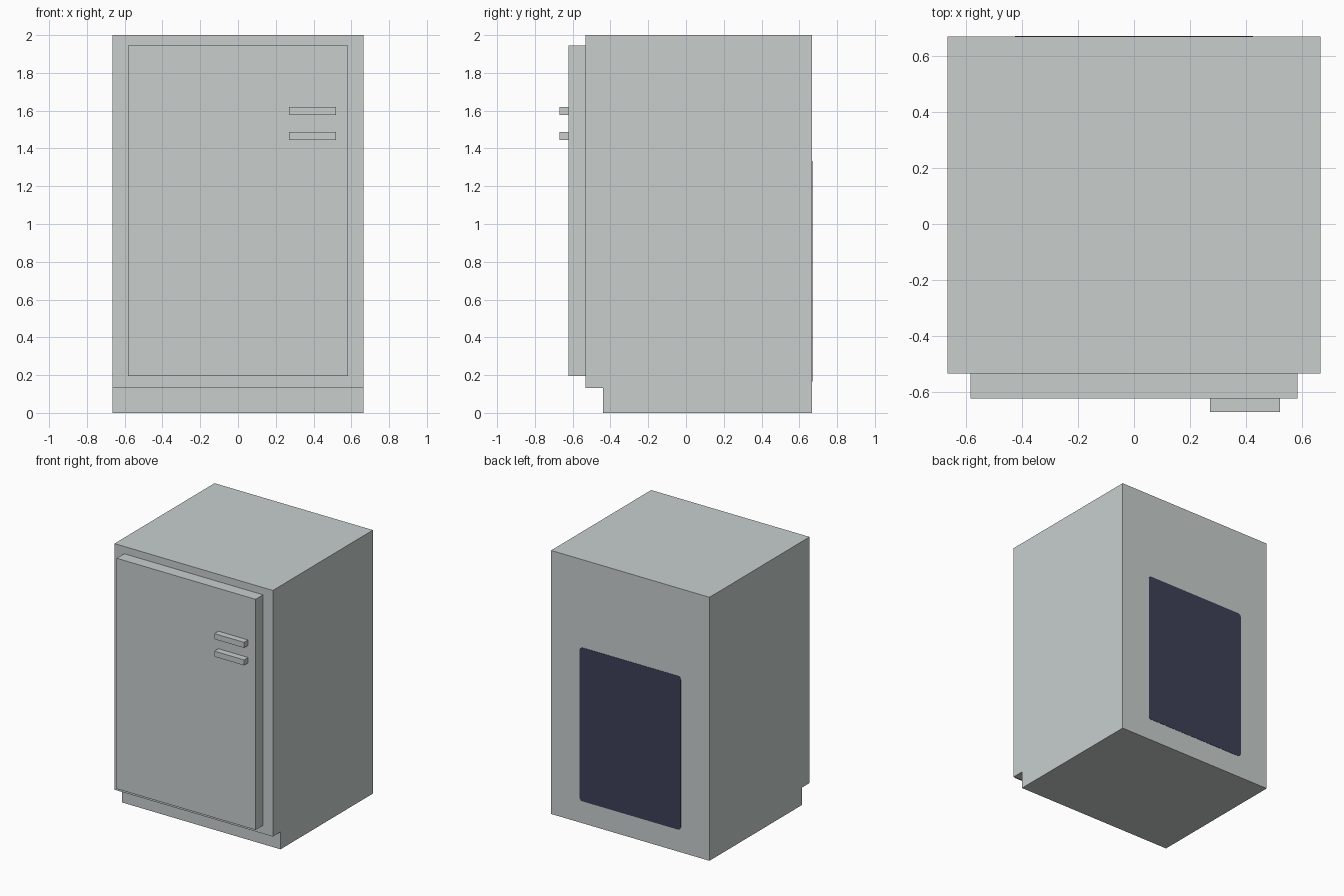
import bpy, math

if "Cube" in bpy.data.objects:
    bpy.data.objects.remove(bpy.data.objects["Cube"])


def material(name, rgb):
    m = bpy.data.materials.new(name)
    m.diffuse_color = (*rgb, 1)
    m.use_nodes = True
    m.node_tree.nodes["Principled BSDF"].inputs["Base Color"].default_value = m.diffuse_color
    return m


GREY = material("pale grey enamel", (0.578, 0.624, 0.617))
NAVY = material("dark navy panel", (0.048, 0.053, 0.098))


def prism(name, points, offset, mat):
    """Extrude a closed 3D outline along offset."""
    n = len(points)
    top = [tuple(a + b for a, b in zip(p, offset)) for p in points]
    faces = [tuple(range(n))[::-1], tuple(range(n, 2 * n))]
    faces += [(i, (i + 1) % n, n + (i + 1) % n, n + i) for i in range(n)]
    mesh = bpy.data.meshes.new(name)
    mesh.from_pydata(points + top, [], faces)
    mesh.materials.append(mat)
    obj = bpy.data.objects.new(name, mesh)
    bpy.context.collection.objects.link(obj)
    return obj


def box(name, x0, x1, y0, y1, z0, z1, mat):
    base = [(x0, y0, z0), (x1, y0, z0), (x1, y1, z0), (x0, y1, z0)]
    return prism(name, base, (0, 0, z1 - z0), mat)


# Cabinet body: side profile with a recessed toe kick, extruded across
side = [(-0.44, 0), (0.668, 0), (0.668, 2), (-0.532, 2), (-0.532, 0.132), (-0.44, 0.132)]
prism("cabinet_body", [(-0.665, y, z) for y, z in side], (1.33, 0, 0), GREY)

# Door
box("door", -0.583, 0.583, -0.622, -0.532, 0.195, 1.945, GREY)

# Pair of handles
for name, z in (("upper_handle", 1.578), ("lower_handle", 1.445)):
    box(name, 0.27, 0.52, -0.67, -0.622, z, z + 0.042, GREY)

# Rear panel: thin plate with rounded corners
HX, Z0, Z1, R = 0.424, 0.167, 1.333, 0.022
outline = []
for cx, cz, start in ((HX - R, Z1 - R, 0), (R - HX, Z1 - R, 90),
                      (R - HX, Z0 + R, 180), (HX - R, Z0 + R, 270)):
    for step in range(5):
        a = math.radians(start + step * 22.5)
        outline.append((cx + R * math.cos(a), 0.668, cz + R * math.sin(a)))
# Outline runs clockwise seen from behind, so reverse it to face outward
prism("rear_panel", outline[::-1], (0, 0.002, 0), NAVY)
